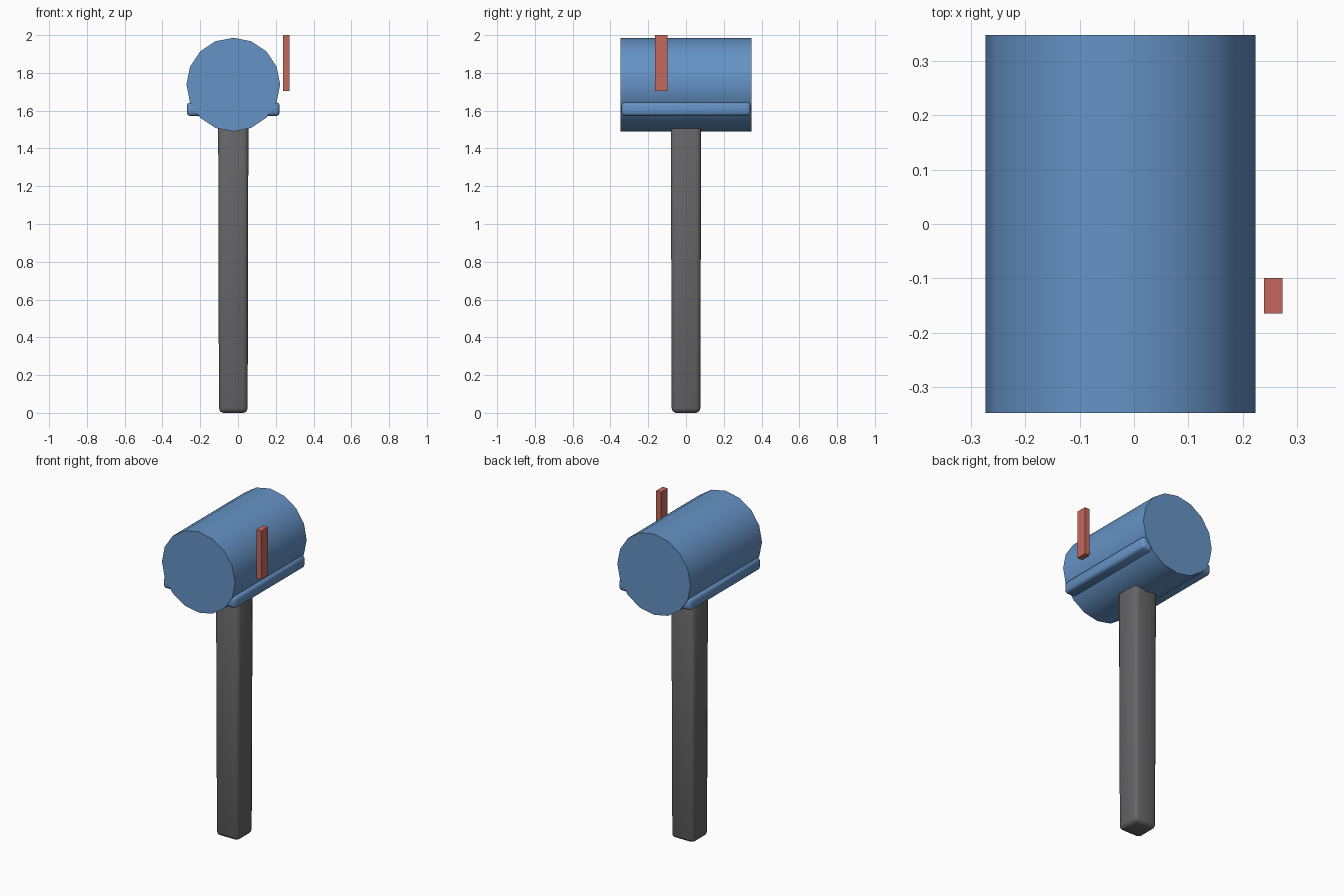
import bpy
import math

cube = bpy.data.objects.get("Cube")
if cube:
    bpy.data.objects.remove(cube, do_unlink=True)

CX = -0.025  # shared centre of the box and post


def material(name, rgb):
    mat = bpy.data.materials.new(name)
    mat.use_nodes = True
    mat.diffuse_color = (*rgb, 1)
    mat.node_tree.nodes["Principled BSDF"].inputs["Base Color"].default_value = (*rgb, 1)
    return mat


def finish(name, mat, angle=None):
    obj = bpy.context.object
    obj.name = name
    obj.data.materials.append(mat)
    if angle:
        bpy.ops.object.shade_smooth_by_angle(angle=math.radians(angle))
    return obj


def block(name, mat, low, high, bevel=0, segments=2):
    centre = [(a + b) / 2 for a, b in zip(low, high)]
    bpy.ops.mesh.primitive_cube_add(size=1, location=centre)
    obj = bpy.context.object
    obj.scale = [b - a for a, b in zip(low, high)]
    bpy.ops.object.transform_apply(location=False, rotation=False, scale=True)
    if bevel:
        mod = obj.modifiers.new("rounded_edges", "BEVEL")
        mod.width, mod.segments = bevel, segments
        bpy.ops.object.modifier_apply(modifier=mod.name)
    return finish(name, mat, 50 if bevel else None)


blue = material("box blue", (0.13, 0.29, 0.56))
red = material("flag red", (0.56, 0.14, 0.11))
grey = material("post grey", (0.13, 0.13, 0.135))

# Box: a sixteen-sided drum lying front to back
bpy.ops.mesh.primitive_cylinder_add(vertices=16, radius=0.248, depth=0.694,
                                    location=(CX, 0, 1.738),
                                    rotation=(math.pi / 2, 0, 0))
finish("mailbox_drum", blue, 40)

# Rounded ledge running along both sides of the drum
block("side_ledge", blue, (CX - 0.246, -0.342, 1.572), (CX + 0.246, 0.342, 1.644), 0.018)

# Post: rounded square, narrowing slightly at the foot
post = block("post", grey, (CX - 0.08, -0.08, 0), (CX + 0.08, 0.08, 1.56), 0.024)
for v in post.data.vertices:
    if v.co.z < 0:
        v.co.x *= 0.95
        v.co.y *= 0.95

# Signal flag on the left side
block("signal_flag", red, (0.239, -0.164, 1.703), (0.273, -0.099, 2.0))
